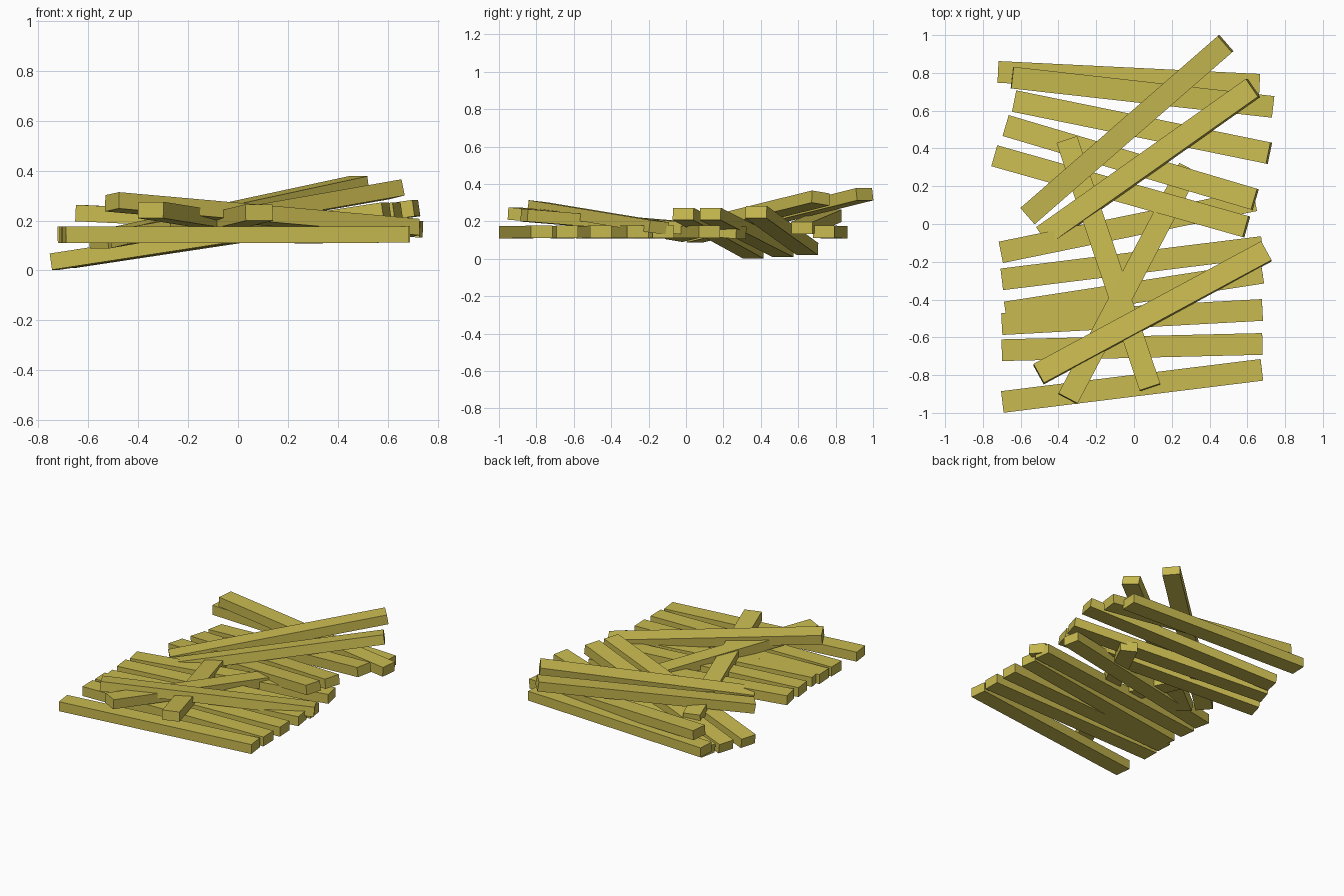
import bpy, bmesh
from mathutils import Vector, Matrix
from math import radians

if "Cube" in bpy.data.objects:
    bpy.data.objects.remove(bpy.data.objects["Cube"])

wood = bpy.data.materials.new("straw yellow wood")
wood.diffuse_color = (0.58, 0.49, 0.08, 1)
wood.use_nodes = True
wood.node_tree.nodes["Principled BSDF"].inputs["Base Color"].default_value = wood.diffuse_color


def plank(name, a, b, w=0.115, h=0.066, roll=0):
    """Square-cut plank whose end faces are centred on a and b."""
    a, b = Vector(a), Vector(b)
    d = b - a
    x = d.normalized()
    y = Vector((0, 0, 1)).cross(x).normalized()
    z = x.cross(y)
    rot = Matrix((x, y, z)).transposed() @ Matrix.Rotation(radians(roll), 3, 'X')
    bm = bmesh.new()
    bmesh.ops.create_cube(bm, size=1)
    for v in bm.verts:
        p = Vector((v.co.x * d.length, v.co.y * w, v.co.z * h))
        v.co = rot @ p + (a + b) / 2
    me = bpy.data.meshes.new(name)
    bm.to_mesh(me)
    bm.free()
    me.materials.append(wood)
    bpy.context.collection.objects.link(bpy.data.objects.new(name, me))


# flat planks lying side by side: y at left end, y at right end
for i, (x1, y1, x2, y2) in enumerate([
        (-0.697, -0.942, 0.677, -0.772), (-0.70, -0.668, 0.68, -0.635),
        (-0.70, -0.53, 0.68, -0.455), (-0.68, -0.468, 0.68, -0.258),
        (-0.70, -0.293, 0.68, -0.122), (-0.705, -0.15, 0.64, 0.125),
        (-0.72, 0.805, 0.665, 0.737)]):
    plank(f"flat_plank_{i + 1}", (x1, y1, 0.142), (x2, y2, 0.144))

# planks sloping down to the ground at the left
for i, (a, b) in enumerate([
        ((-0.63, 0.65, 0.052), (0.715, 0.375, 0.25)),
        ((-0.675, 0.52, 0.042), (0.64, 0.13, 0.24)),
        ((-0.735, 0.36, 0.035), (0.595, -0.015, 0.24))]):
    plank(f"sloping_plank_{i + 1}", a, b)

# plank resting on the back edge
plank("back_plank", (-0.645, 0.775, 0.23), (0.735, 0.62, 0.165))

# loose planks thrown diagonally over the pile
plank("raised_plank_1", (-0.56, 0.045, 0.12), (0.485, 0.955, 0.345))
plank("raised_plank_2", (-0.48, -0.065, 0.13), (0.63, 0.72, 0.325), roll=-8)
plank("cross_plank_1", (-0.505, -0.795, 0.275), (0.70, -0.145, 0.168), roll=-6)
plank("cross_plank_2", (-0.35, -0.925, 0.242), (0.29, 0.295, 0.14))
plank("cross_plank_3", (0.085, -0.865, 0.232), (-0.355, 0.445, 0.125))
